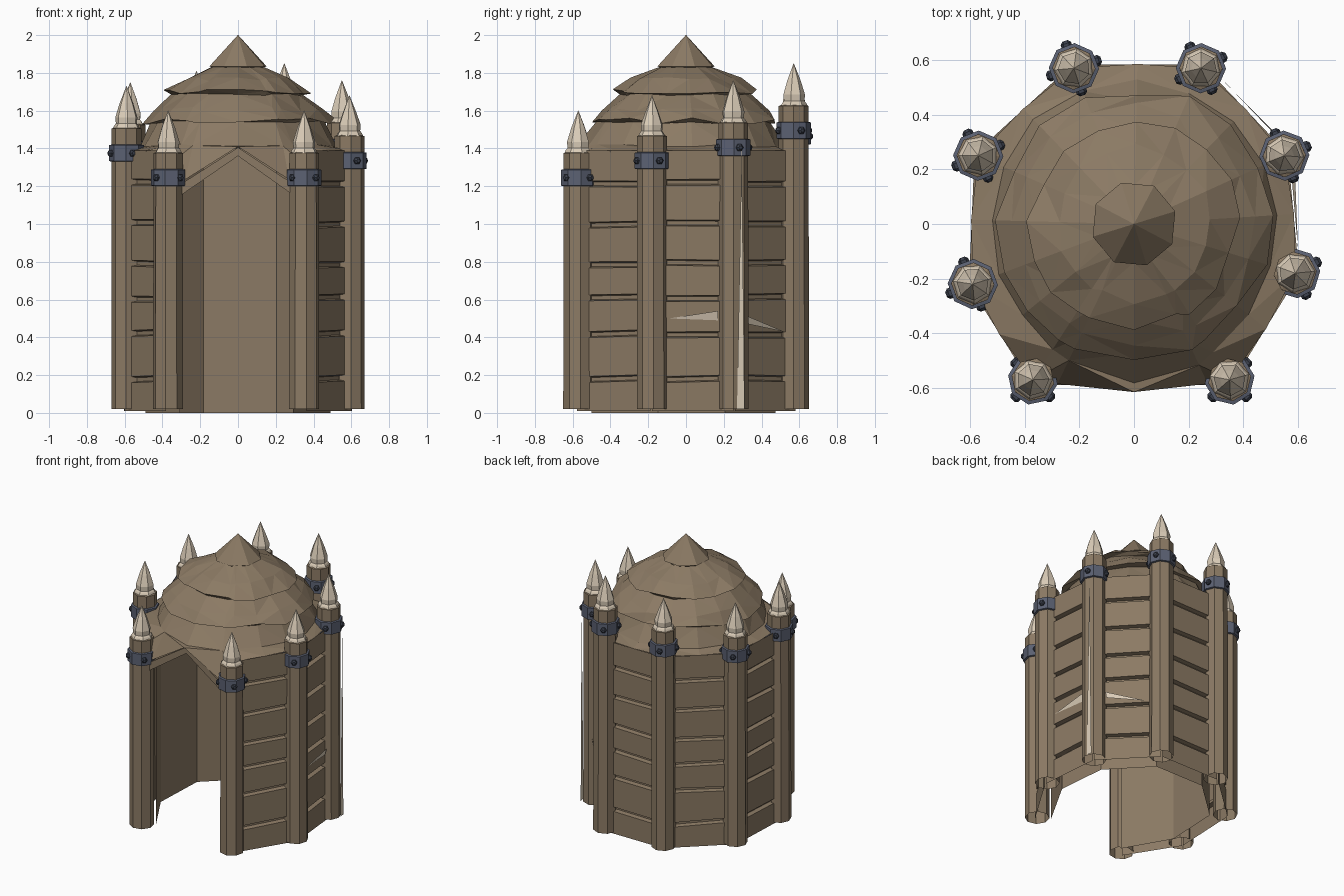
import bpy, bmesh, math, random
from mathutils import Vector

if "Cube" in bpy.data.objects:
    bpy.data.objects.remove(bpy.data.objects["Cube"])

random.seed(4)


def material(name, col):
    m = bpy.data.materials.new(name)
    m.diffuse_color = (*col, 1)
    m.use_nodes = True
    m.node_tree.nodes["Principled BSDF"].inputs["Base Color"].default_value = m.diffuse_color
    return m


WOOD = material("brown_wood", (0.26, 0.195, 0.128))
BONE = material("pale_cut_wood", (0.71, 0.61, 0.48))
IRON = material("blue_grey_iron", (0.105, 0.12, 0.17))
STUD = material("dark_iron", (0.045, 0.053, 0.075))


def make(name, verts, faces, mat, fix=True):
    me = bpy.data.meshes.new(name)
    me.from_pydata([tuple(v) for v in verts], [], faces)
    if fix:
        bm = bmesh.new()
        bm.from_mesh(me)
        bmesh.ops.recalc_face_normals(bm, faces=bm.faces)
        bm.to_mesh(me)
        bm.free()
    me.materials.append(mat)
    ob = bpy.data.objects.new(name, me)
    bpy.context.collection.objects.link(ob)
    return ob


def loft(name, rings, mat, bottom=True, top=True, closed=True):
    """Join equal-length point rings with quads."""
    n = len(rings[0])
    verts = [p for r in rings for p in r]
    faces = [(k * n + i, k * n + (i + 1) % n, (k + 1) * n + (i + 1) % n, (k + 1) * n + i)
             for k in range(len(rings) - 1) for i in range(n if closed else n - 1)]
    if bottom:
        faces.append(tuple(range(n))[::-1])
    if top:
        faces.append(tuple(range((len(rings) - 1) * n, len(rings) * n)))
    return make(name, verts, faces, mat)


def lathe(name, x, y, profile, n, mat, rot=0.0, bottom=True):
    return loft(name, [[(x + r * math.cos(rot + math.tau * i / n),
                         y + r * math.sin(rot + math.tau * i / n), z) for i in range(n)]
                       for r, z in profile], mat, bottom)


# post x, y, wood top, spike tip, stud rotation (counter-clockwise from front right)
POSTS = [(0.35, -0.57, 1.38, 1.60, 45), (0.59, -0.18, 1.47, 1.68, 27),
         (0.55, 0.25, 1.54, 1.76, 22), (0.245, 0.57, 1.63, 1.85, 27),
         (-0.22, 0.57, 1.60, 1.81, 18), (-0.57, 0.25, 1.53, 1.75, 25),
         (-0.59, -0.22, 1.51, 1.73, 22), (-0.37, -0.57, 1.38, 1.60, 45)]

for i, (x, y, top, tip, deg) in enumerate(POSTS):
    a = math.atan2(y, x) + math.pi / 8
    # timber post (hollow end), pale spike, iron band
    lathe(f"post_{i}", x, y, [(0.081, 0.02), (0.079, top - 0.005), (0.066, top)],
          8, WOOD, a, False)
    lathe(f"spike_{i}", x, y, [(0.073, top - 0.003), (0.066, top + 0.012), (0.057, top + 0.022),
                               (0.06, top + 0.055), (0.037, tip - 0.09), (0.001, tip)], 7, BONE, a)
    zb = top - 0.135
    lathe(f"band_{i}", x, y, [(0.08, zb - 0.045), (0.092, zb - 0.042),
                              (0.092, zb + 0.042), (0.08, zb + 0.045)], 8, IRON, a)
    # studs around the band
    for k in range(4):
        t = math.radians(deg + 90 * k)
        d = Vector((math.cos(t), math.sin(t), 0))
        s = Vector((-d.y, d.x, 0))
        rings = []
        for r, o in ((0.02, 0.078), (0.02, 0.095), (0.01, 0.105)):
            rings.append([Vector((x, y, zb)) + d * o + s * r * math.cos(j * math.pi / 3)
                          + Vector((0, 0, r * math.sin(j * math.pi / 3))) for j in range(6)])
        loft(f"stud_{i}_{k}", rings, STUD)

# plank cladding between neighbouring posts; the front side stays open
GROOVES = [0.18, 0.42, 0.61, 0.79, 1.00, 1.215]


def wall_profile(tilt):
    pts = [(0.01, 0.014)]
    for g in GROOVES:
        g += tilt * random.uniform(-1, 1)
        pts += [(g - 0.016, 0.014), (g - 0.010, -0.016), (g + 0.010, -0.016), (g + 0.016, 0.014)]
    return pts + [(1.39, 0.014)]


for i in range(7):
    a, b = Vector((*POSTS[i][:2], 0)), Vector((*POSTS[i + 1][:2], 0))
    u = (b - a).normalized()
    n = Vector((u.y, -u.x, 0))
    loft(f"wall_{i}", [[p + n * o + Vector((0, 0, z)) for z, o in wall_profile(0.009)]
                       for p in (a, b)], WOOD, False, False, False)

# plain inner wall, open at the doorway
inner = [(0.83 * p[0], 0.83 * p[1] if p[1] > -0.5 else -0.50) for p in POSTS]
loft("inner_wall", [[(x, y, z) for x, y in inner] for z in (0, 1.40)],
     WOOD, False, False, False)

# gabled board over the doorway
gable = [(-0.32, 1.14), (0, 1.36), (0.31, 1.14), (0.31, 1.20), (0, 1.405), (-0.32, 1.20)]
loft("door_gable", [[(x, y, z) for x, z in gable] for y in (-0.59, -0.50)], WOOD)

# roof: eave follows the posts, then overlapping ragged tiers
eave = []
for i in range(8):
    a = Vector((*POSTS[i][:2], 1.39 if 0 < i < 7 else 1.31))
    b = Vector((*POSTS[(i + 1) % 8][:2], 1.39))
    u = (b - a).normalized()
    n = Vector((u.y, -u.x, 0)) * 0.016
    eave.append(a)
    if i < 7:
        m = (a + b) / 2 + n
        m.z = 1.39
        eave.append(m)
eave += [Vector((-0.28, -0.585, 1.235)), Vector((0, -0.615, 1.41)), Vector((0.27, -0.585, 1.235))]


def roof_ring(r, z, jr, jz, bulge=0.0):
    out = []
    for p in eave:
        t = math.atan2(p.y, p.x)
        q = r * (1 + random.uniform(-jr, jr) + bulge * max(0, -math.sin(t)) ** 4)
        out.append((q * math.cos(t), q * math.sin(t), z + random.uniform(-jz, jz)))
    return out


roof = loft("roof_tiers", [eave,
                           roof_ring(0.525, 1.415, 0.015, 0.008, 0.10),
                           roof_ring(0.455, 1.54, 0.02, 0.008, 0.03),
                           roof_ring(0.49, 1.545, 0.045, 0.018),
                           roof_ring(0.435, 1.61, 0.03, 0.014),
                           roof_ring(0.345, 1.685, 0.03, 0.006),
                           roof_ring(0.378, 1.70, 0.05, 0.014),
                           roof_ring(0.28, 1.765, 0.05, 0.012),
                           roof_ring(0.14, 1.83, 0.02, 0.003)], WOOD, False, False)
bm = bmesh.new()
bm.from_mesh(roof.data)
bmesh.ops.triangulate(bm, faces=bm.faces)
bm.to_mesh(roof.data)
bm.free()
lathe("roof_cap", 0, 0, [(0.12, 1.815), (0.158, 1.835), (0.001, 2.0)], 8, WOOD, 0.3)

# pale splinters on the right side
make("post_splinter", [(0.63, 0.27, 0.02), (0.625, 0.31, 0.02), (0.628, 0.295, 1.4)],
     [(0, 1, 2)], BONE, False)
make("wall_splinter_front", [(0.60, -0.09, 0.50), (0.577, 0.17, 0.49), (0.59, 0.17, 0.54)],
     [(0, 1, 2)], BONE, False)
make("wall_splinter_back", [(0.52, 0.33, 0.51), (0.331, 0.52, 0.43), (0.513, 0.33, 0.47)],
     [(0, 1, 2)], BONE, False)
